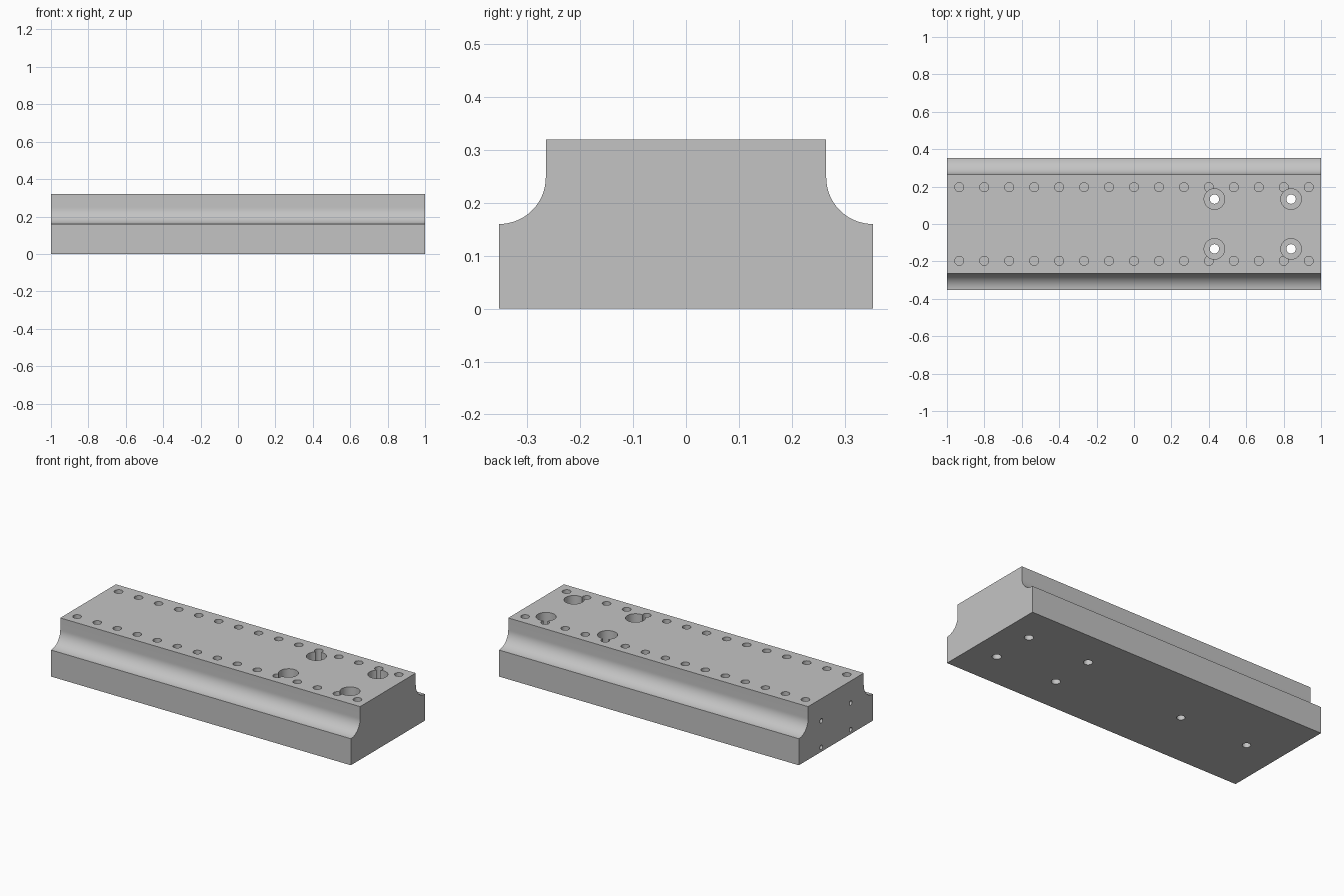
import bpy, bmesh, math
from mathutils import Matrix, Vector

cube = bpy.data.objects.get("Cube")
if cube:
    bpy.data.objects.remove(cube, do_unlink=True)

HEIGHT = 0.32
HALF_DEPTH = 0.353
STEP_Z = 0.16
COVE = 0.088

# Single machined-metal colour
metal = bpy.data.materials.new("grey metal")
metal.use_nodes = True
grey = (0.55, 0.55, 0.55, 1)
metal.diffuse_color = grey
metal.node_tree.nodes["Principled BSDF"].inputs["Base Color"].default_value = grey


def add_object(name, bm):
    mesh = bpy.data.meshes.new(name)
    bmesh.ops.recalc_face_normals(bm, faces=bm.faces)
    bm.to_mesh(mesh)
    bm.free()
    obj = bpy.data.objects.new(name, mesh)
    bpy.context.collection.objects.link(obj)
    return obj


def drill(name, radius, depth, points, axis, sides=32):
    """Cylinders that start just outside each point and run along axis."""
    bm = bmesh.new()
    axis = Vector(axis)
    turn = Vector((0, 0, 1)).rotation_difference(axis).to_matrix().to_4x4()
    lead = 0.02
    for p in points:
        mid = Vector(p) + axis * (depth - lead) / 2
        bmesh.ops.create_cone(bm, cap_ends=True, segments=sides, radius1=radius,
                              radius2=radius, depth=depth + lead,
                              matrix=Matrix.Translation(mid) @ turn)
    cutter = add_object(name, bm)
    cutter.hide_render = True
    cutter.display_type = 'WIRE'
    return cutter


# Block: profile with a concave cove on both long edges, extruded along x
half = [(HALF_DEPTH, 0)]
for i in range(17):
    a = math.radians(270 - 90 * i / 16)
    half.append((HALF_DEPTH + COVE * math.cos(a), STEP_Z + COVE + COVE * math.sin(a)))
half.append((HALF_DEPTH - COVE, HEIGHT))
outline = half + [(-y, z) for y, z in reversed(half)]

bm = bmesh.new()
face = bm.faces.new([bm.verts.new((-1, y, z)) for y, z in outline])
ext = bmesh.ops.extrude_face_region(bm, geom=[face])
bmesh.ops.translate(bm, vec=(2, 0, 0),
                    verts=[v for v in ext["geom"] if isinstance(v, bmesh.types.BMVert)])
block = add_object("rail_block", bm)
block.data.materials.append(metal)

# Hole positions
mounts = [(x, y, HEIGHT) for x in (0.43, 0.84) for y in (-0.133, 0.133)]
row = [(i * 0.1335, y, HEIGHT) for i in range(-7, 8) for y in (-0.197, 0.197)]
base = [(x, 0, 0) for x in (-0.325, -0.78)]
end = [(-1, y, z) for y in (-0.14, 0.14) for z in (0.027, 0.187)]
down, up, inward = (0, 0, -1), (0, 0, 1), (1, 0, 0)

cutters = [
    drill("counterbore_cutter", 0.055, 0.15, mounts, down, 48),
    drill("through_hole_cutter", 0.025, HEIGHT + 0.02, mounts, down),
    drill("row_hole_cutter", 0.024, 0.13, row, down),
    drill("base_hole_cutter", 0.023, 0.12, base, up),
    drill("end_hole_cutter", 0.013, 0.1, end, inward, 24),
]
for cutter in cutters:
    mod = block.modifiers.new(cutter.name, 'BOOLEAN')
    mod.operation = 'DIFFERENCE'
    mod.solver = 'EXACT'
    mod.object = cutter

# Apply the cuts, then remove the cutters
graph = bpy.context.evaluated_depsgraph_get()
cut_mesh = bpy.data.meshes.new_from_object(block.evaluated_get(graph))
block.modifiers.clear()
block.data = cut_mesh
for cutter in cutters:
    bpy.data.objects.remove(cutter, do_unlink=True)

# Smooth cove and hole walls, crisp edges
bpy.ops.object.select_all(action='DESELECT')
block.select_set(True)
bpy.context.view_layer.objects.active = block
bpy.ops.object.shade_smooth_by_angle(angle=math.radians(30))
